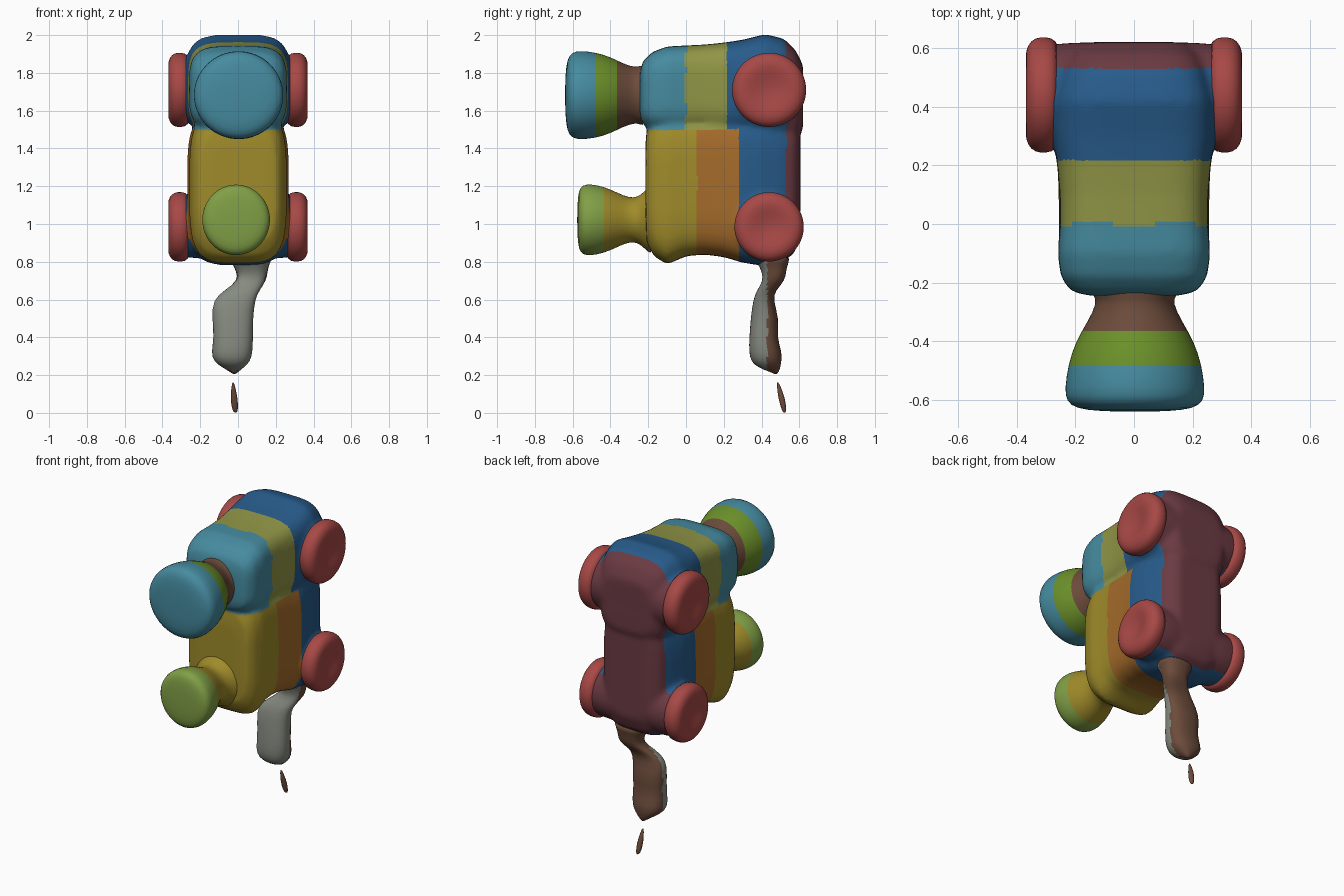
import bpy, bmesh
from math import cos, sin, pi, copysign

if "Cube" in bpy.data.objects:
    bpy.data.objects.remove(bpy.data.objects["Cube"])

COL = {
    "teal": (.28, .54, .62), "olive": (.56, .58, .28), "blue": (.17, .36, .54),
    "yellow": (.62, .54, .18), "orange": (.64, .42, .18), "plum": (.42, .24, .27),
    "red": (.65, .29, .28), "green": (.42, .56, .18), "lime": (.50, .62, .28),
    "brown": (.42, .30, .24), "grey": (.52, .54, .50),
}
MATS = {}
for name, c in COL.items():
    m = bpy.data.materials.new(name)
    m.diffuse_color = tuple(v ** 2.2 for v in c) + (1,)
    m.use_nodes = True
    m.node_tree.nodes["Principled BSDF"].inputs["Base Color"].default_value = m.diffuse_color
    MATS[name] = m


def loft(bm, axis, sections, n=2, sides=32):
    """Skin rings (t, ca, cb, ra, rb) along an axis; n is the squareness."""
    rings = []
    for t, ca, cb, ra, rb in sections:
        ring = []
        for i in range(sides):
            u, v = cos(2 * pi * i / sides), sin(2 * pi * i / sides)
            a = ca + ra * copysign(abs(u) ** (2 / n), u)
            b = cb + rb * copysign(abs(v) ** (2 / n), v)
            p = {'x': (t, a, b), 'y': (a, t, b), 'z': (a, b, t)}[axis]
            ring.append(bm.verts.new(p))
        rings.append(ring)
    for r, s in zip(rings, rings[1:]):
        for i in range(sides):
            j = (i + 1) % sides
            bm.faces.new((r[i], r[j], s[j], s[i]))
    bm.faces.new(rings[0])
    bm.faces.new(rings[-1])


def finish(name, bm, rule, fuse=False):
    """Make the object, bake its modifiers and colour faces by position."""
    bmesh.ops.recalc_face_normals(bm, faces=bm.faces)
    tmp = bpy.data.meshes.new(name + "_base")
    bm.to_mesh(tmp)
    bm.free()
    ob = bpy.data.objects.new(name, tmp)
    bpy.context.collection.objects.link(ob)
    if fuse:
        r = ob.modifiers.new("fuse", 'REMESH')
        r.mode, r.voxel_size = 'VOXEL', .016
        s = ob.modifiers.new("soften", 'SMOOTH')
        s.factor, s.iterations = .5, 10
    else:
        s = ob.modifiers.new("round", 'SUBSURF')
        s.levels = s.render_levels = 1
    dg = bpy.context.evaluated_depsgraph_get()
    me = bpy.data.meshes.new_from_object(ob.evaluated_get(dg))
    ob.modifiers.clear()
    ob.data = me
    me.name = name
    bpy.data.meshes.remove(tmp)
    me.materials.clear()
    slots = []
    for f in me.polygons:
        key = rule(f.center)
        if key not in slots:
            slots.append(key)
            me.materials.append(MATS[key])
        f.material_index = slots.index(key)
        f.use_smooth = True
    return ob


def body_colour(p):
    if p.y > .53 or (p.y > .3 and abs(p.x) > .29):
        return "plum"
    if p.z > 1.5:
        return "teal" if p.y < 0 else "olive" if p.y < .22 else "blue"
    return "yellow" if p.y < .06 else "orange" if p.y < .28 else "blue"


# body: squarish lower box, upper block and wheel axles fused into one skin
bm = bmesh.new()
lower = [(-.215, 1.02, 1.42, .15), (-.208, .90, 1.50, .21), (-.17, .83, 1.56, .24),
         (-.10, .785, 1.6, .258), (0, .83, 1.6, .255), (.1, .838, 1.6, .257),
         (.2, .825, 1.6, .26), (.3, .795, 1.6, .27), (.4, .78, 1.6, .262),
         (.5, .795, 1.6, .235), (.57, .84, 1.6, .205), (.605, .93, 1.6, .15)]
upper = [(-.245, 1.58, 1.80, .15), (-.23, 1.53, 1.86, .215), (-.18, 1.50, 1.91, .25),
         (-.10, 1.49, 1.94, .26), (0, 1.49, 1.945, .252), (.1, 1.49, 1.95, .253),
         (.2, 1.48, 1.96, .262), (.3, 1.48, 1.975, .275), (.42, 1.46, 2.005, .275),
         (.52, 1.45, 1.98, .25), (.58, 1.45, 1.92, .22), (.62, 1.5, 1.84, .17)]
for rows in (lower, upper):
    loft(bm, 'y', [(y, 0, (a + b) / 2, w, (b - a) / 2) for y, a, b, w in rows], n=4, sides=48)
WHEELS = {"upper": (.44, 1.71, .2), "lower": (.44, .985, .187)}
for y, z, r in WHEELS.values():
    loft(bm, 'x', [(x, y, z, r * k, r * k) for x, k in
                   ((-.3, .86), (-.2, .9), (0, .85), (.2, .9), (.3, .86))])
finish("body", bm, body_colour, fuse=True)

# dished wheels on both sides
for tag, (y, z, r) in WHEELS.items():
    for side, s in (("left", -1), ("right", 1)):
        bm = bmesh.new()
        prof = [(.25, .88), (.28, .98), (.32, 1), (.352, .94), (.37, .76),
                (.369, .55), (.356, .3), (.35, .08)]
        loft(bm, 'x', [(s * x, y, z, r * k, r * k) for x, k in prof])
        finish(f"{tag}_{side}_wheel", bm, lambda p: "red")

# flared upper funnel
bm = bmesh.new()
prof = [(-.215, .17, .17), (-.24, .14, .155), (-.27, .13, .148), (-.33, .16, .166),
        (-.4, .203, .204), (-.48, .229, .228), (-.56, .24, .237), (-.605, .236, .228),
        (-.63, .2, .19), (-.638, .12, .11), (-.64, .03, .03)]
loft(bm, 'y', [(y, .003, 1.682, rx, rz) for y, rx, rz in prof])
finish("upper_funnel", bm,
       lambda p: "teal" if p.y < -.48 else "green" if p.y < -.35 else "brown")

# flared lower funnel
bm = bmesh.new()
prof = [(-.17, .19), (-.205, .165), (-.24, .128), (-.28, .113), (-.33, .125),
        (-.4, .16), (-.47, .182), (-.53, .187), (-.56, .172), (-.573, .125), (-.576, .03)]
loft(bm, 'y', [(y, -.01, 1.022, r * .98, r * 1.02) for y, r in prof])
finish("lower_funnel", bm, lambda p: "lime" if p.y < -.42 else "yellow")

# hanging cord: (z, x min, x max, y min, y max)
bm = bmesh.new()
cord = [(.84, -.06, .2, .34, .56), (.79, -.03, .165, .38, .54), (.75, -.01, .158, .4, .53),
        (.7, .0, .15, .41, .525), (.65, -.07, .115, .375, .475), (.6, -.135, .09, .355, .46),
        (.5, -.138, .08, .342, .495), (.4, -.127, .08, .335, .48), (.32, -.143, .078, .332, .51),
        (.27, -.13, .065, .345, .505), (.24, -.08, .03, .38, .5), (.215, -.04, .0, .45, .49),
        (.205, -.025, -.015, .47, .48)]
loft(bm, 'z', [(z, (a + b) / 2, (c + d) / 2, (b - a) / 2, (d - c) / 2)
               for z, a, b, c, d in cord], n=2.4, sides=24)
finish("cord", bm, lambda p: "grey" if p.y < .43 else "brown")

# loose cord tip
bm = bmesh.new()
tip = [(0, -.013, .522, .008, .006), (.02, -.016, .518, .017, .014), (.07, -.02, .508, .02, .018),
       (.12, -.024, .496, .014, .014), (.165, -.026, .485, .004, .004)]
loft(bm, 'z', tip, sides=12)
finish("cord_tip", bm, lambda p: "brown")
